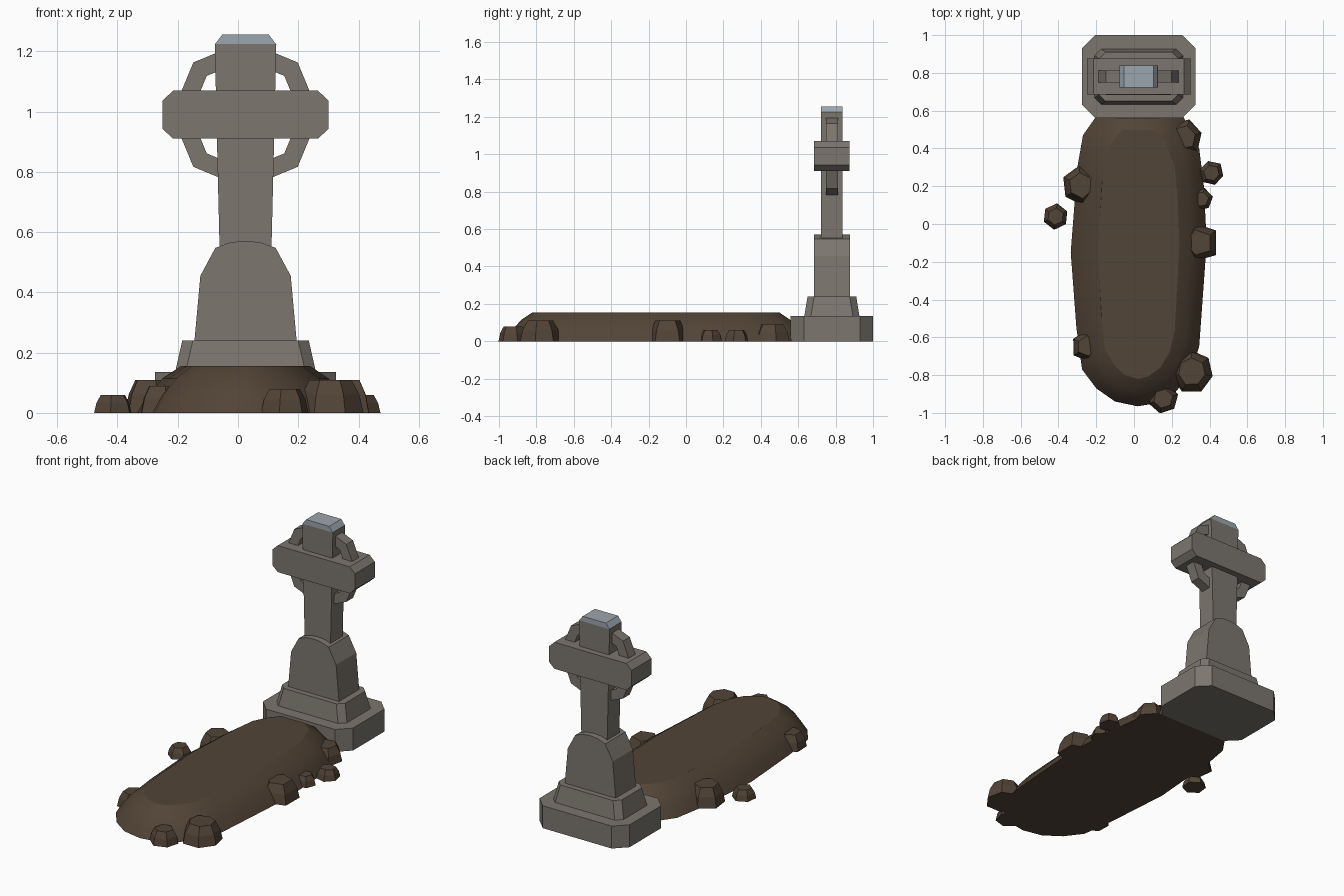
import bpy, bmesh, math, random

if "Cube" in bpy.data.objects:
    bpy.data.objects.remove(bpy.data.objects["Cube"])

random.seed(4)
CX, CY = 0.025, 0.78          # centre of the gravestone


def material(name, rgb):
    m = bpy.data.materials.new(name)
    m.diffuse_color = (*rgb, 1)
    m.use_nodes = True
    m.node_tree.nodes["Principled BSDF"].inputs["Base Color"].default_value = m.diffuse_color
    return m


STONE = material("stone", (0.20, 0.18, 0.155))
PALE = material("pale_stone", (0.33, 0.38, 0.42))
EARTH = material("earth", (0.085, 0.058, 0.038))


def loft(name, rings, mat, closed=False):
    """Skin equal-length point rings; cap the ends, or close into a hoop."""
    bm = bmesh.new()
    vs = [[bm.verts.new(p) for p in r] for r in rings]
    n = len(vs[0])
    pairs = list(zip(vs, vs[1:])) + ([(vs[-1], vs[0])] if closed else [])
    for a, b in pairs:
        for i in range(n):
            j = (i + 1) % n
            bm.faces.new((a[i], a[j], b[j], b[i]))
    if not closed:
        bm.faces.new(vs[0])
        bm.faces.new(vs[-1])
    bmesh.ops.recalc_face_normals(bm, faces=bm.faces)
    me = bpy.data.meshes.new(name)
    bm.to_mesh(me)
    bm.free()
    ob = bpy.data.objects.new(name, me)
    bpy.context.collection.objects.link(ob)
    me.materials.append(mat)
    return ob


def oct_ring(hx, hy, c, z, y=CY):
    """Rectangle with cut corners at height z."""
    pts = [(hx, hy - c), (hx - c, hy), (c - hx, hy), (-hx, hy - c),
           (-hx, c - hy), (c - hx, -hy), (hx - c, -hy), (hx, c - hy)]
    return [(CX + px, y + py, z) for px, py in pts]


def prism_y(name, half, hy, mat, mirror_z=None):
    """Extrude a mirrored front profile (x offset, z) along y."""
    prof = half + [(-x, z) for x, z in reversed(half) if x > 0]
    return loft(name, [[(CX + x, CY + y, z) for x, z in prof]
                       for y in (-hy, hy)], mat)


# stepped plinth
loft("base_slab", [oct_ring(0.30, 0.22, 0.07, z) for z in (0, 0.135)], STONE)
loft("base_step", [oct_ring(0.235, 0.148, 0.035, 0.13),
                   oct_ring(0.21, 0.13, 0.035, 0.24)], STONE)

# round-shouldered pedestal
prism_y("pedestal", [(0.17, 0.235), (0.15, 0.455), (0.10, 0.548),
                     (0.05, 0.566), (0, 0.571)], 0.096, STONE)

# cross shaft, crossbar and pale cap
prism_y("cross_shaft", [(0.086, 0.54), (0.095, 0.91), (0.102, 1.225)],
        0.058, STONE)
prism_y("crossbar", [(0.24, 0.91), (0.275, 0.942), (0.275, 1.037),
                     (0.24, 1.07)], 0.095, STONE)
prism_y("cap", [(0.102, 1.223), (0.077, 1.256)], 0.058, PALE)

# eight-sided ring behind the arms
ring = []
for k in range(8):
    a = k * math.pi / 4
    ring.append([(CX + r * math.cos(a), CY + y, 0.99 + r * math.sin(a))
                 for r, y in ((0.182, -0.032), (0.245, -0.032),
                              (0.245, 0.032), (0.182, 0.032))])
loft("cross_ring", ring, STONE, closed=True)

# earth mound: one outline, shrunk as it rises
outline = [(-0.12, 0.64), (-0.20, 0.57), (-0.27, 0.47), (-0.30, 0.30),
           (-0.335, -0.15), (-0.305, -0.55), (-0.275, -0.77), (-0.20, -0.87),
           (-0.10, -0.94), (0.02, -0.965), (0.11, -0.95), (0.22, -0.89),
           (0.30, -0.79), (0.345, -0.65), (0.385, -0.10), (0.37, 0.20),
           (0.345, 0.40), (0.26, 0.57), (0.15, 0.64)]
MY = -0.155
mound = loft("earth_mound",
             [[(CX + (x - CX) * (1 - d / 0.36), MY + (y - MY) * (1 - d / 0.81), z)
               for x, y in outline]
              for d, z in ((0, 0), (0.035, 0.06), (0.085, 0.115), (0.145, 0.155))],
             EARTH)

# clods around the mound: x, y, radius, height, sides
clods = [(0.265, 0.46, 0.10, 0.09, 6), (0.41, 0.27, 0.068, 0.06, 6),
         (0.355, 0.13, 0.062, 0.06, 6), (0.345, -0.10, 0.11, 0.11, 5),
         (0.305, -0.78, 0.115, 0.11, 7), (0.155, -0.925, 0.08, 0.08, 6),
         (-0.245, -0.645, 0.088, 0.09, 6), (-0.28, 0.205, 0.105, 0.11, 6),
         (-0.415, 0.04, 0.07, 0.06, 6)]
for i, (x, y, r, h, n) in enumerate(clods):
    t = random.uniform(0, 1)
    jit = [random.uniform(0.94, 1.04) for _ in range(n)]
    loft(f"clod_{i + 1}",
         [[(x + r * s * jit[k] * math.cos(t + k * math.tau / n),
            y + r * s * jit[k] * math.sin(t + k * math.tau / n), h * z)
           for k in range(n)]
          for s, z in ((1, 0), (0.88, 0.55), (0.64, 1))], EARTH)

# soften the mound only
bpy.context.view_layer.objects.active = mound
mound.select_set(True)
bpy.ops.object.shade_smooth_by_angle(angle=math.radians(30))
